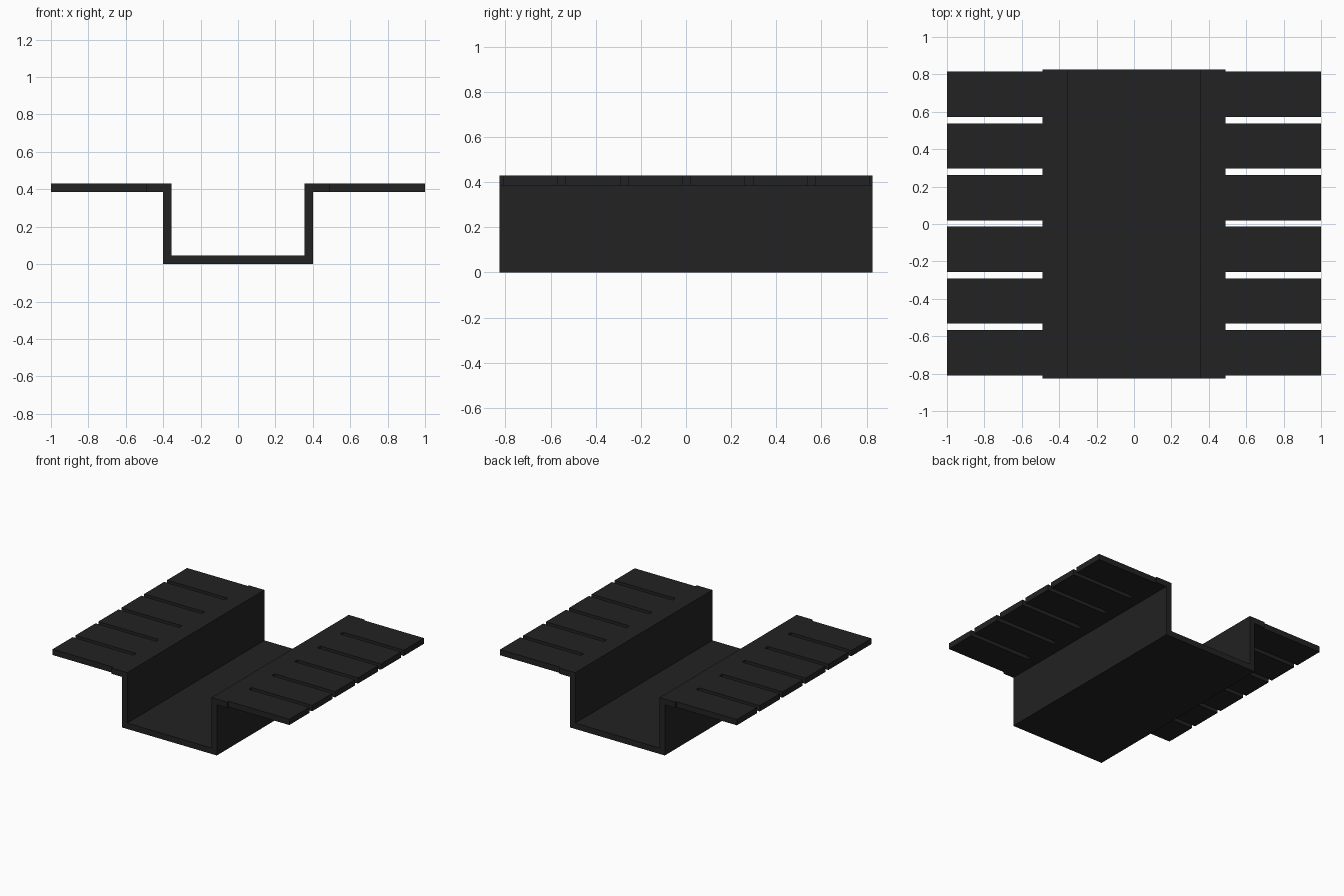
import bpy
import bmesh

cube = bpy.data.objects.get("Cube")
if cube:
    bpy.data.objects.remove(cube, do_unlink=True)

# Main dimensions
HALF_LENGTH = 0.827
OUTER, INNER = 0.40, 0.356      # channel wall faces
LIP = 0.488                     # end of the solid flange
TIP = 1.0                       # end of the tabs
FLOOR, LOW, TOP = 0.045, 0.386, 0.43
TAB_WIDTH, PITCH, FIRST, COUNT = 0.242, 0.2763, -0.688, 6

black = bpy.data.materials.new("matte_black")
black.use_nodes = True
COLOUR = (0.016, 0.016, 0.016, 1.0)
black.diffuse_color = COLOUR
bsdf = black.node_tree.nodes["Principled BSDF"]
bsdf.inputs["Base Color"].default_value = COLOUR
bsdf.inputs["Roughness"].default_value = 0.7


def extrude_profile(name, profile, y0, y1):
    """Extrude a closed x-z outline along y."""
    bm = bmesh.new()
    face = bm.faces.new([bm.verts.new((x, y0, z)) for x, z in profile])
    out = bmesh.ops.extrude_face_region(bm, geom=[face])
    moved = [v for v in out["geom"] if isinstance(v, bmesh.types.BMVert)]
    bmesh.ops.translate(bm, verts=moved, vec=(0, y1 - y0, 0))
    bmesh.ops.recalc_face_normals(bm, faces=bm.faces)
    mesh = bpy.data.meshes.new(name)
    bm.to_mesh(mesh)
    bm.free()
    mesh.materials.append(black)
    obj = bpy.data.objects.new(name, mesh)
    bpy.context.collection.objects.link(obj)
    return obj


# Hat-shaped channel with a short flange on each side
half = [(OUTER, 0), (OUTER, LOW), (LIP, LOW), (LIP, TOP), (INNER, TOP), (INNER, FLOOR)]
outline = half + [(-x, z) for x, z in reversed(half)]
extrude_profile("channel", outline, -HALF_LENGTH, HALF_LENGTH)

# Rows of flat tabs carrying on from both flanges
for side, sign in (("left", 1), ("right", -1)):
    tab = [(sign * x, z) for x, z in ((LIP, LOW), (TIP, LOW), (TIP, TOP), (LIP, TOP))]
    for i in range(COUNT):
        y = FIRST + i * PITCH
        extrude_profile(f"{side}_tab_{i + 1}", tab, y - TAB_WIDTH / 2, y + TAB_WIDTH / 2)
